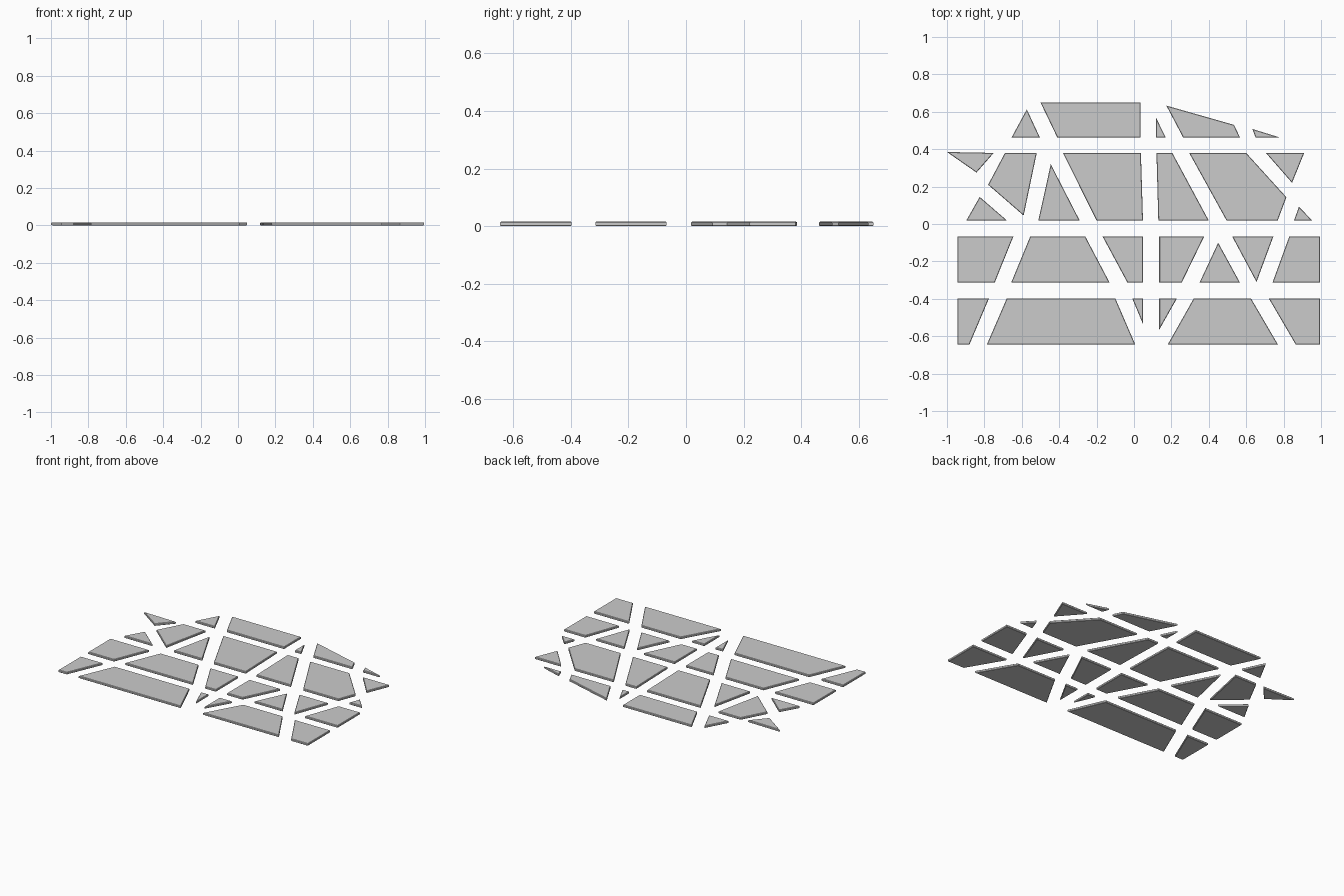
import bpy, bmesh

if "Cube" in bpy.data.objects:
    bpy.data.objects.remove(bpy.data.objects["Cube"])

THICK = 0.016
CHAMFER = 0.003


def tile(name, pts):
    """Flat slab from an outline, with small chamfers round top and bottom."""
    bm = bmesh.new()
    face = bm.faces.new([bm.verts.new((x, y, 0)) for x, y in pts])
    face.normal_update()
    if face.normal.z < 0:
        face.normal_flip()
    ext = bmesh.ops.extrude_face_region(bm, geom=[face], use_keep_orig=True)
    top = [g for g in ext["geom"] if isinstance(g, bmesh.types.BMVert)]
    bmesh.ops.translate(bm, verts=top, vec=(0, 0, THICK))
    bmesh.ops.recalc_face_normals(bm, faces=bm.faces[:])
    rims = [e for e in bm.edges if abs(e.verts[0].co.z - e.verts[1].co.z) < 1e-6]
    bmesh.ops.bevel(bm, geom=rims, offset=CHAMFER, segments=1,
                    affect='EDGES', clamp_overlap=True)
    me = bpy.data.meshes.new(name)
    bm.to_mesh(me)
    bm.free()
    bpy.context.collection.objects.link(bpy.data.objects.new(name, me))


def row(name, y0, y1, quads=(), others=()):
    """quads: x of bottom-left, bottom-right, top-right, top-left between y0 and y1."""
    outlines = [((a, y0), (b, y0), (c, y1), (d, y1)) for a, b, c, d in quads]
    for i, pts in enumerate(outlines + list(others)):
        tile(f"{name}_tile_{i + 1}", pts)


# Front row
y0, y1 = -0.645, -0.397
row("front_row", y0, y1,
    [(-0.945, -0.88, -0.775, -0.945), (-0.787, 0.007, -0.10, -0.68),
     (0.18, 0.77, 0.625, 0.32), (0.865, 0.995, 0.995, 0.72)],
    [((-0.01, y1), (0.048, y1), (0.048, -0.535)),
     ((0.135, y1), (0.23, y1), (0.135, -0.565))])

# Second row
y0, y1 = -0.314, -0.067
row("second_row", y0, y1,
    [(-0.945, -0.745, -0.645, -0.945), (-0.657, -0.13, -0.26, -0.555),
     (-0.035, 0.048, 0.048, -0.168), (0.135, 0.255, 0.375, 0.135),
     (0.74, 0.995, 0.995, 0.83)],
    [((0.35, y0), (0.567, y0), (0.45, -0.10)),
     ((0.525, y1), (0.745, y1), (0.655, -0.31))])

# Third row
y0, y1 = 0.018, 0.38
row("third_row", y0, y1,
    [(-0.20, 0.048, 0.037, -0.38), (0.13, 0.40, 0.205, 0.12)],
    [((-0.897, y0), (-0.678, y0), (-0.825, 0.145)),
     ((-0.69, y1), (-0.52, y1), (-0.59, 0.045), (-0.78, 0.21)),
     ((-0.512, y0), (-0.29, y0), (-0.445, 0.32)),
     ((0.495, y0), (0.768, y0), (0.815, 0.143), (0.60, y1), (0.295, y1)),
     ((0.705, y1), (0.91, y1), (0.845, 0.22)),
     ((0.855, y0), (0.953, y0), (0.882, 0.093)),
     ((-1.0, 0.385), (-0.75, y1), (-0.842, 0.275))])

# Back row
y0, y1 = 0.462, 0.65
row("back_row", y0, y1,
    [(-0.41, 0.035, 0.035, -0.50)],
    [((-0.655, y0), (-0.503, y0), (-0.573, 0.613)),
     ((0.118, y0), (0.17, y0), (0.118, 0.568)),
     ((0.263, y0), (0.567, y0), (0.535, 0.53), (0.173, 0.633)),
     ((0.65, y0), (0.782, y0), (0.633, 0.508))])
